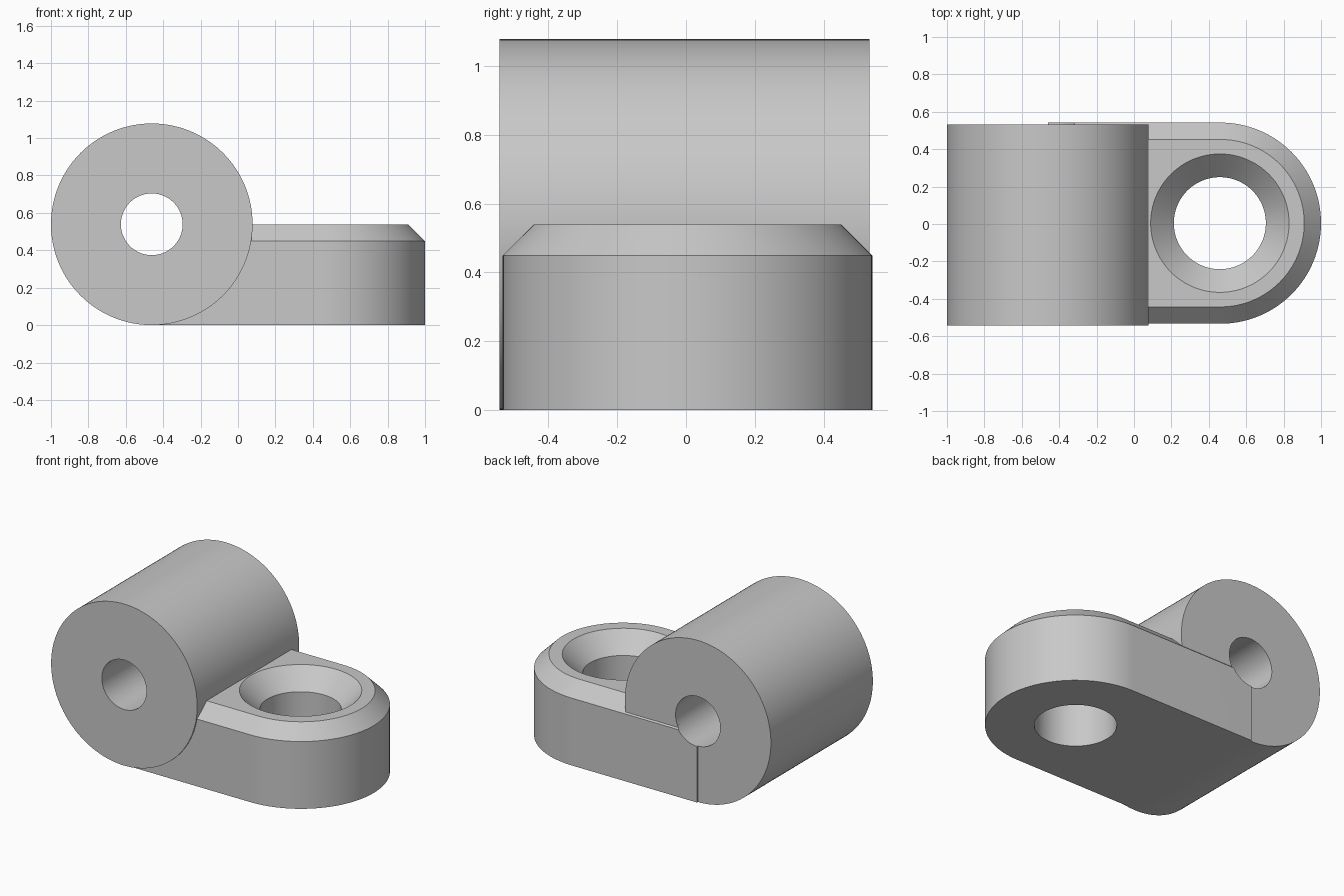
import bpy
import bmesh
from math import pi, sin, cos, radians
from mathutils import Matrix

SEG = 128
R = 0.539            # outer radius of the barrel, also the plate thickness
PLATE_R = 0.5375     # radius of the plate's rounded end
SHIFT = 0.0045       # small sideways offset between barrel and plate
AXIS_X = -0.461      # barrel axis
HOLE_X = 0.459       # mounting hole axis
CHAMFER = 0.09

cube = bpy.data.objects.get("Cube")
if cube:
    bpy.data.objects.remove(cube, do_unlink=True)

# Single plain grey
grey = bpy.data.materials.new("plain_grey")
grey.use_nodes = True
grey.diffuse_color = (0.58, 0.58, 0.58, 1)
grey.node_tree.nodes["Principled BSDF"].inputs["Base Color"].default_value = grey.diffuse_color


def loft(name, rings, matrix=Matrix()):
    """Solid skinned through equal-length rings of points, capped at both ends."""
    bm = bmesh.new()
    loops = [[bm.verts.new(p) for p in ring] for ring in rings]
    for low, high in zip(loops, loops[1:]):
        for i in range(len(low)):
            j = (i + 1) % len(low)
            bm.faces.new((low[i], low[j], high[j], high[i]))
    bm.faces.new(loops[0][::-1])
    bm.faces.new(loops[-1])
    bmesh.ops.recalc_face_normals(bm, faces=bm.faces)
    bm.transform(matrix)
    mesh = bpy.data.meshes.new(name)
    bm.to_mesh(mesh)
    bm.free()
    mesh.materials.append(grey)
    obj = bpy.data.objects.new(name, mesh)
    bpy.context.collection.objects.link(obj)
    return obj


def circle(r, z):
    return [(r * cos(2 * pi * i / SEG), r * sin(2 * pi * i / SEG), z) for i in range(SEG)]


def tongue(r, z):
    """Straight-sided outline with one rounded end towards +x."""
    arc = [-pi / 2 + pi * i / (SEG // 2) for i in range(SEG // 2 + 1)]
    end = 1 - PLATE_R
    pts = [(end + r * cos(a), SHIFT + r * sin(a), z) for a in arc]
    return pts + [(AXIS_X, SHIFT + r, z), (AXIS_X, SHIFT - r, z)]


def cut(obj, cutter):
    mod = obj.modifiers.new("cut", 'BOOLEAN')
    mod.operation = 'DIFFERENCE'
    mod.solver = 'EXACT'
    mod.object = cutter
    bpy.context.view_layer.objects.active = obj
    bpy.ops.object.modifier_apply(modifier=mod.name)


# Barrel lying along y
lay = Matrix.Translation((AXIS_X, -SHIFT, R)) @ Matrix.Rotation(radians(90), 4, 'X')
barrel = loft("barrel", [circle(R, -PLATE_R), circle(R, PLATE_R)], lay)

# Mounting plate with chamfered top edge
plate = loft("mounting_plate", [tongue(PLATE_R, 0),
                                tongue(PLATE_R, R - CHAMFER),
                                tongue(PLATE_R - CHAMFER, R)])

# Bore through the barrel, and countersunk screw hole through the plate
bore = loft("bore_cutter", [circle(0.165, -1), circle(0.165, 1)], lay)
sink = loft("screw_hole_cutter", [circle(0.246, -0.2), circle(0.246, R - 0.124),
                                  circle(0.37, R), circle(0.37, R + 0.2)],
            Matrix.Translation((HOLE_X, SHIFT, 0)))
cut(barrel, bore)
cut(plate, bore)
cut(plate, sink)
for helper in (bore, sink):
    bpy.data.objects.remove(helper, do_unlink=True)

# Smooth curved walls, crisp edges
for obj in (barrel, plate):
    bpy.ops.object.select_all(action='DESELECT')
    obj.select_set(True)
    bpy.context.view_layer.objects.active = obj
    bpy.ops.object.shade_smooth_by_angle(angle=radians(30))
